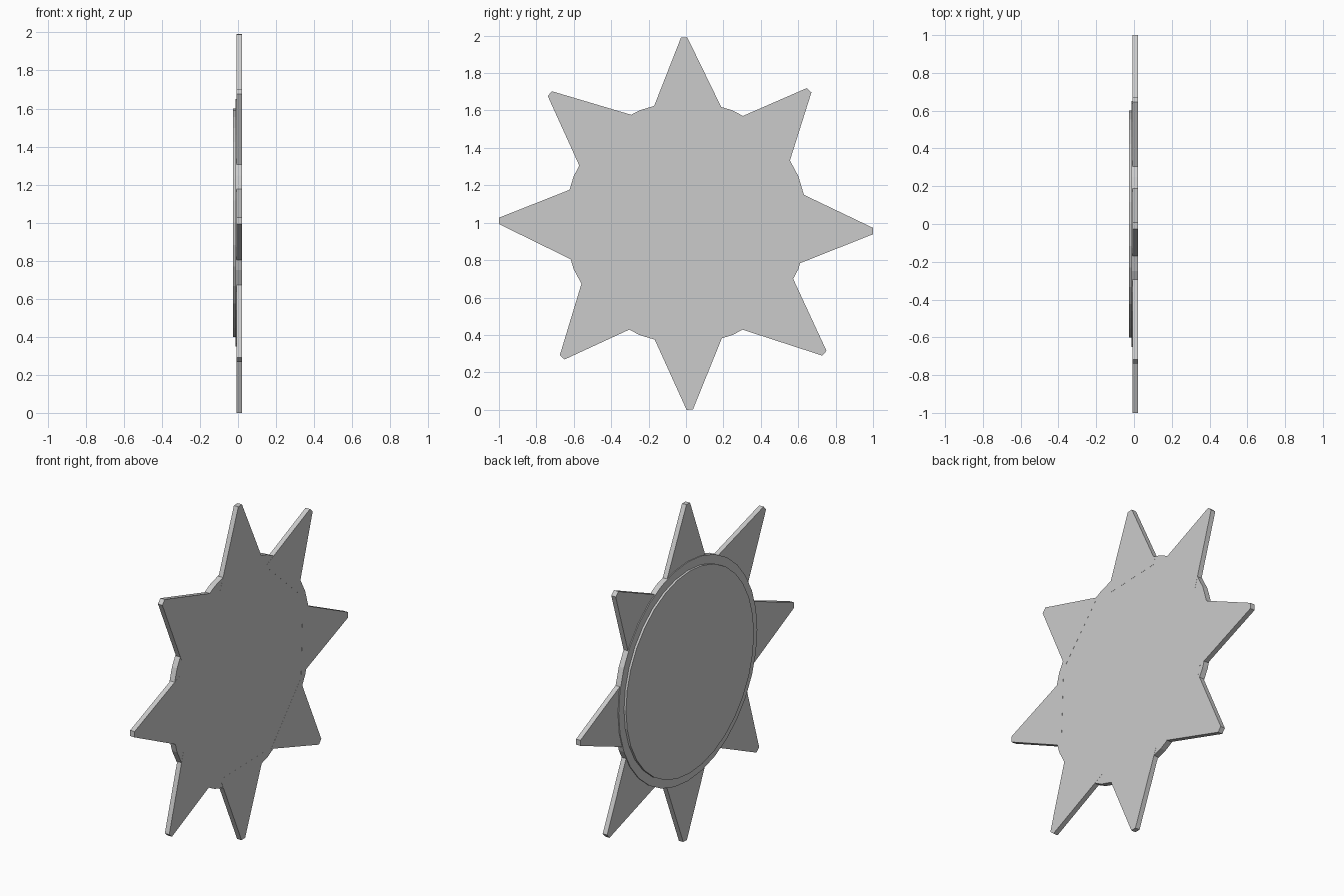
import bpy, bmesh, math
from mathutils import Vector

if "Cube" in bpy.data.objects:
    bpy.data.objects.remove(bpy.data.objects["Cube"])


def prism(name, outline, x0, x1):
    """Extrude a closed (y, z) outline along x."""
    bm = bmesh.new()
    face = bm.faces.new([bm.verts.new((x0, y, z)) for y, z in outline])
    ext = bmesh.ops.extrude_face_region(bm, geom=[face])
    verts = [v for v in ext["geom"] if isinstance(v, bmesh.types.BMVert)]
    bmesh.ops.translate(bm, verts=verts, vec=(x1 - x0, 0, 0))
    bmesh.ops.recalc_face_normals(bm, faces=bm.faces)
    mesh = bpy.data.meshes.new(name)
    bm.to_mesh(mesh)
    bm.free()
    obj = bpy.data.objects.new(name, mesh)
    bpy.context.collection.objects.link(obj)
    return obj


def circle(radius, sides=32):
    return [(radius * math.cos(2 * math.pi * i / sides),
             1 + radius * math.sin(2 * math.pi * i / sides)) for i in range(sides)]


# Main disc and the smaller raised disc on its back
prism("main_disc", circle(0.65), -0.013, 0.0205)
prism("back_disc", circle(0.6), -0.026, -0.013)

# Slightly irregular blunt rays: middle of base and of tip, relative to the centre
rays = [
    ((0.005, 0.612), (-0.01, 0.99)),
    ((0.415, 0.438), (0.658, 0.708)),
    ((0.62, -0.032), (1.0, -0.045)),
    ((0.455, -0.445), (0.74, -0.698)),
    ((0.012, -0.612), (0.02, -1.0)),
    ((-0.42, -0.442), (-0.662, -0.72)),
    ((-0.625, -0.005), (-1.0, 0.01)),
    ((-0.455, 0.452), (-0.728, 0.69)),
]
centre = Vector((0, 1))
for i, (base, tip) in enumerate(rays):
    base, tip = Vector(base), Vector(tip)
    d = (tip - base).normalized()
    side = Vector((-d.y, d.x))
    root = base - d * 0.05          # tuck the root into the disc
    hb, ht = 0.205, 0.017
    outline = [centre + root + side * hb, centre + root - side * hb,
               centre + tip - side * ht, centre + tip + side * ht]
    prism(f"ray_{i + 1}", outline, -0.008, 0.021)
